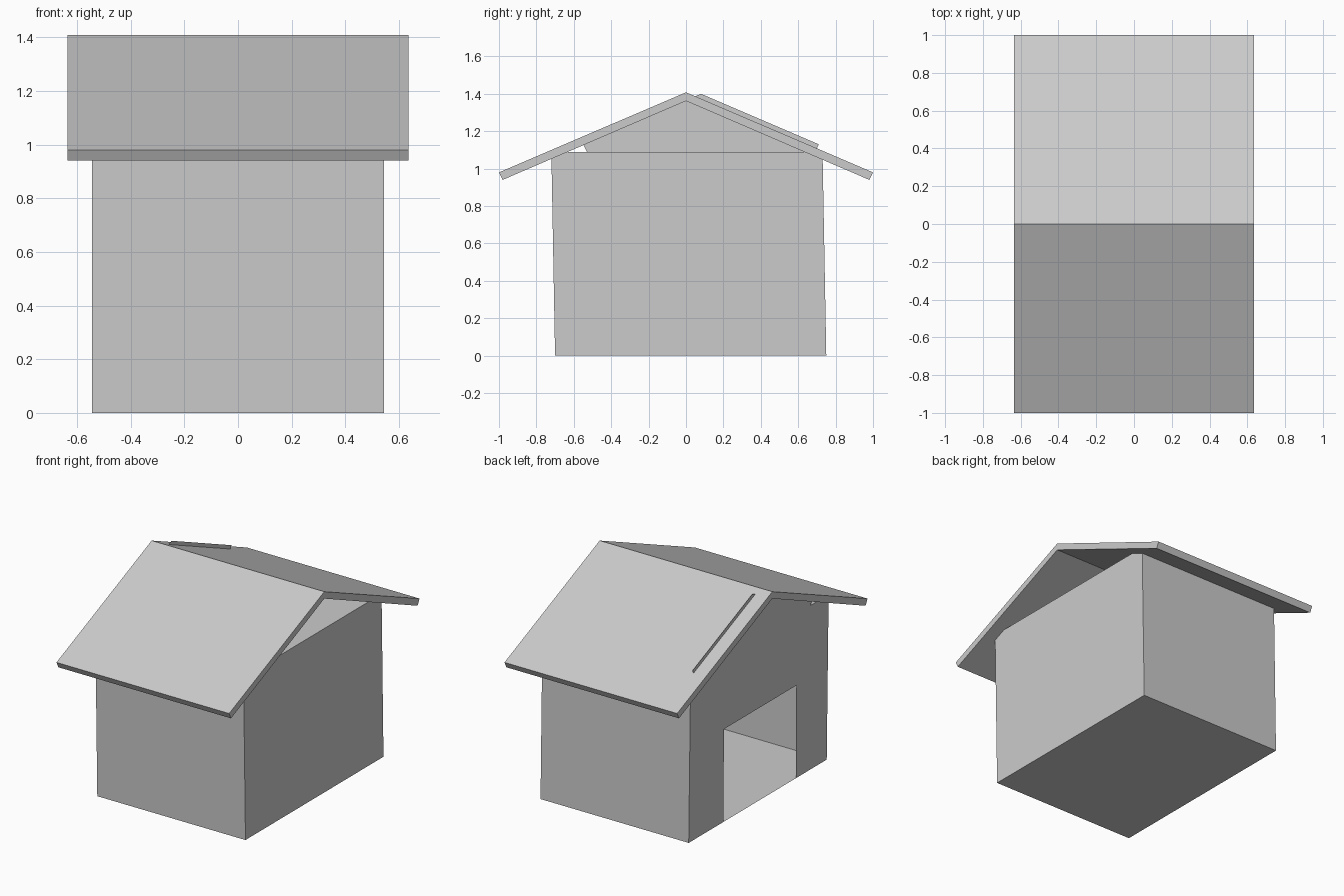
import bpy
import bmesh

if "Cube" in bpy.data.objects:
    bpy.data.objects.remove(bpy.data.objects["Cube"])

HALF_X = 0.545            # half width of the hut
WALL_TOP = 1.09
LEAN = -0.02 / WALL_TOP   # the walls lean slightly towards the front


def lean(y, z):
    return y + LEAN * z


def make_object(name, faces):
    """Build a flat-faced mesh from lists of corner points."""
    bm = bmesh.new()
    for corners in faces:
        bm.faces.new([bm.verts.new(c) for c in corners])
    bmesh.ops.remove_doubles(bm, verts=bm.verts, dist=1e-4)
    mesh = bpy.data.meshes.new(name)
    bm.to_mesh(mesh)
    bm.free()
    obj = bpy.data.objects.new(name, mesh)
    bpy.context.collection.objects.link(obj)
    return obj


def profile_at(x, points):
    """Place a side profile of (y, z) points at the given x."""
    return [(x, y, z) for y, z in points]


def extrude_profile(name, points, half):
    """Closed prism running along x."""
    a, b = profile_at(-half, points), profile_at(half, points)
    n = len(points)
    sides = [[a[i], a[(i + 1) % n], b[(i + 1) % n], b[i]] for i in range(n)]
    return make_object(name, sides + [a[::-1], b])


# Thin-walled body: solid right wall, left wall notched by the doorway
front, back = -0.70, 0.75
outline = [(front, 0), (back, 0),
           (lean(back, WALL_TOP), WALL_TOP), (lean(front, WALL_TOP), WALL_TOP)]
door = [(0.385, 0), (0.38, 0.615), (-0.38, 0.615), (-0.375, 0)]
left_outline = [outline[0], outline[3], outline[2], outline[1]] + door
left, right = profile_at(-HALF_X, outline), profile_at(HALF_X, outline)
shell = [[left[i], left[(i + 1) % 4], right[(i + 1) % 4], right[i]]
         for i in range(4)]
body = make_object("body", [f[::-1] for f in shell]
                   + [right, profile_at(-HALF_X, left_outline)])

# Folded roof slab
roof = extrude_profile("roof", [
    (-1.0, 0.98), (-0.98, 0.94), (0, 1.362),
    (0.98, 0.94), (1.0, 0.98), (0, 1.408)], 0.635)

# Gable panel above the doorway, set off-centre so it breaks through the roof
gable = make_object("door_gable_panel", [profile_at(-HALF_X, [
    (-0.53, 1.09), (-0.55, 1.13), (0.08, 1.40), (0.71, 1.13), (0.69, 1.09)])])
